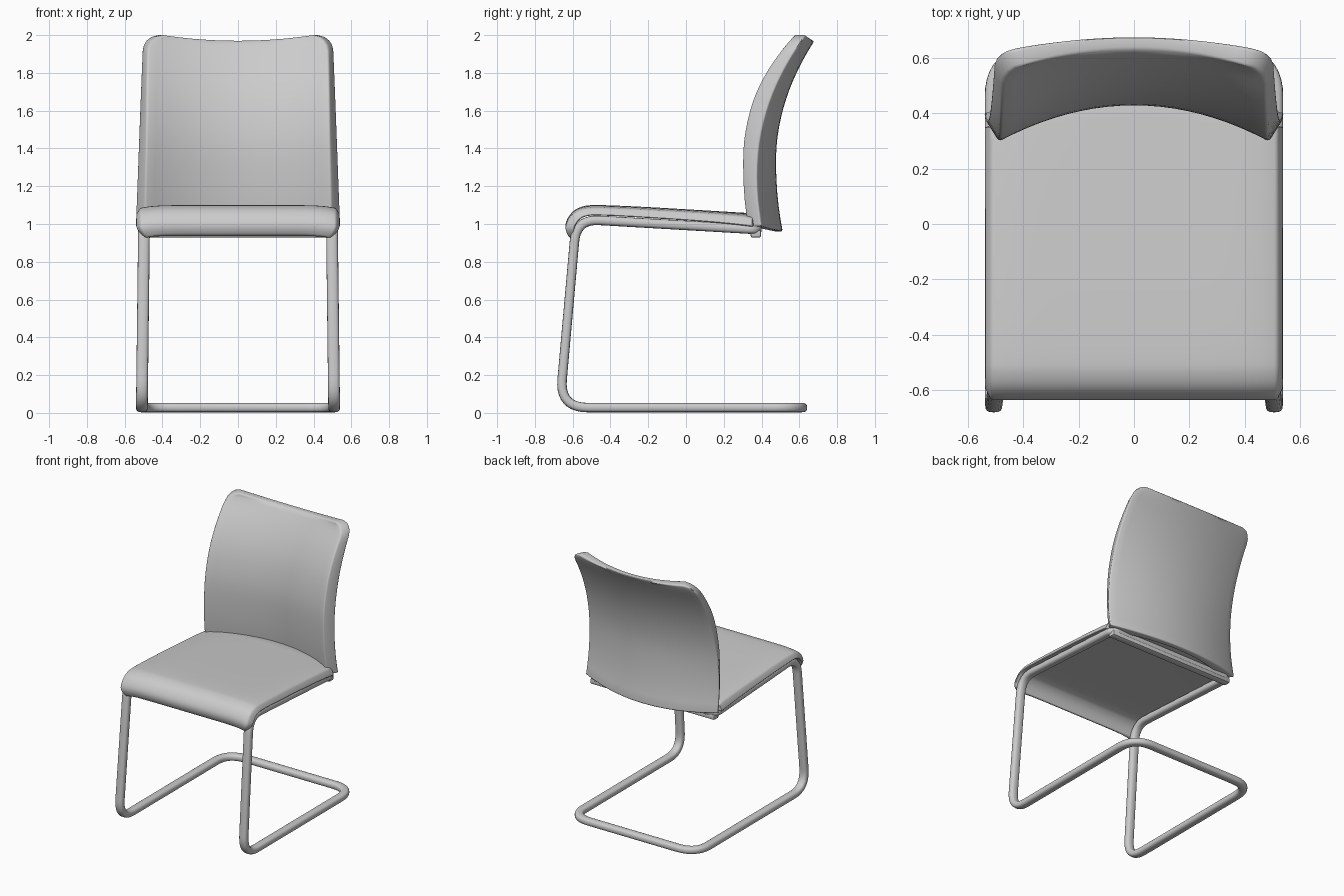
import bpy, bmesh, math
from mathutils import Vector

cube = bpy.data.objects.get("Cube")
if cube:
    bpy.data.objects.remove(cube, do_unlink=True)

GREY = (0.6, 0.6, 0.6, 1.0)
grey = bpy.data.materials.new("light_grey")
grey.use_nodes = True
grey.diffuse_color = GREY
for node in grey.node_tree.nodes:
    if node.type == 'BSDF_PRINCIPLED':
        node.inputs["Base Color"].default_value = GREY
        node.inputs["Roughness"].default_value = 0.6


def sample(rows, t):
    """Smooth curve through evenly spaced rows, t from 0 to 1."""
    def beyond(a, b, c):
        return [3 * p - 3 * q + r for p, q, r in zip(a, b, c)]
    ext = [beyond(*rows[:3])] + rows + [beyond(*rows[:-4:-1])]
    last = len(rows) - 1
    i = min(int(t * last), last - 1)
    s = t * last - i
    return [q + 0.5 * s * (r - p + s * (2 * p - 5 * q + 4 * r - w + s * (3 * (q - r) + w - p)))
            for p, q, r, w in zip(*ext[i:i + 4])]


def link_mesh(name, bm):
    """Turn a bmesh into a smooth shaded object with sharp edges kept."""
    mesh = bpy.data.meshes.new(name)
    bm.to_mesh(mesh)
    bm.free()
    mesh.materials.append(grey)
    obj = bpy.data.objects.new(name, mesh)
    bpy.context.collection.objects.link(obj)
    bpy.ops.object.select_all(action='DESELECT')
    obj.select_set(True)
    bpy.context.view_layer.objects.active = obj
    bpy.ops.object.shade_smooth_by_angle(angle=math.radians(40))


def padded_sheet(name, outer, inner, nu, params, edge):
    """Closed pad between two surfaces f(u, t), with rounded rims."""
    bm = bmesh.new()
    us = [2 * i / nu - 1 for i in range(nu + 1)]
    layers = [[[bm.verts.new(f(u, t)) for u in us] for t in params] for f in (outer, inner)]
    for grid in layers:
        for lo, hi in zip(grid, grid[1:]):
            for i in range(nu):
                bm.faces.new((lo[i], lo[i + 1], hi[i + 1], hi[i]))
    loops = [g[0] + [r[-1] for r in g[1:]] + g[-1][-2::-1] + [r[0] for r in g[-2:0:-1]]
             for g in layers]
    rim = set()
    n = len(loops[0])
    for i in range(n):
        j = (i + 1) % n
        rim.add(bm.faces.new((loops[0][i], loops[0][j], loops[1][j], loops[1][i])))
    bmesh.ops.recalc_face_normals(bm, faces=bm.faces)
    edges = [e for e in bm.edges if len([f for f in e.link_faces if f in rim]) == 1]
    bmesh.ops.bevel(bm, geom=edges, offset=edge, segments=3, profile=0.5,
                    affect='EDGES', clamp_overlap=True)
    link_mesh(name, bm)


# Backrest: rows of centre y, edge y and half width from bottom to top
BACK_FRONT = [(0.465, 0.325, 0.495), (0.435, 0.30, 0.49), (0.435, 0.312, 0.485),
              (0.495, 0.393, 0.482), (0.63, 0.572, 0.475)]
BACK_REAR = [(0.512, 0.40, 0.545), (0.48, 0.375, 0.535), (0.485, 0.40, 0.525),
             (0.55, 0.485, 0.515), (0.68, 0.635, 0.505)]


def back_surface(rows):
    def point(u, t):
        centre, side, width = sample(rows, t)
        corner = max(0, (t - 0.92) / 0.08)
        width -= 0.08 * (1 - math.sqrt(max(0, 1 - corner ** 2)))
        low = 0.96 + 0.03 * u * u
        high = 1.97 + 0.03 * u * u
        return (u * width, centre + (side - centre) * u * u, low + (high - low) * t)
    return point


padded_sheet("backrest", back_surface(BACK_FRONT), back_surface(BACK_REAR), 20,
             [1 - (1 - k / 22) ** 1.5 for k in range(23)], 0.013)

# Seat: side profile y, z from the front lip to the back
SEAT_TOP = [(-0.617, 0.94), (-0.637, 1.0), (-0.605, 1.06), (-0.55, 1.092), (-0.47, 1.10),
            (-0.25, 1.092), (0.1, 1.072), (0.46, 1.05)]
SEAT_BOTTOM = [(-0.597, 0.935), (-0.588, 0.985), (-0.565, 1.02), (-0.53, 1.04), (-0.46, 1.045),
               (-0.25, 1.035), (0.1, 1.012), (0.46, 0.985)]


def seat_surface(rows, width, droop):
    def point(u, t):
        y, z = sample(rows, t)
        rear = max(0, y / 0.46) ** 2
        half = width - 0.035 * max(0, 1 - 6 * t) ** 2
        return (u * half, y - 0.11 * u * u * rear, z - droop * u ** 8)
    return point


padded_sheet("seat", seat_surface(SEAT_TOP, 0.518, 0.015), seat_surface(SEAT_BOTTOM, 0.542, 0),
             20, [k / 35 for k in range(36)], 0.014)

# Crossbar under the rear of the seat
bm = bmesh.new()
bmesh.ops.create_cube(bm, size=1)
for v in bm.verts:
    v.co = Vector((v.co.x * 1.02, 0.37 + v.co.y * 0.055, 0.948 + v.co.z * 0.04))
bmesh.ops.bevel(bm, geom=bm.edges[:], offset=0.01, segments=2, profile=0.5, affect='EDGES')
link_mesh("rear_crossbar", bm)

# Cantilever frame: one closed bent flat tube, corners given with bend lengths
HALF = [((0.509, 0.611, 0.028), 0.15), ((0.509, -0.669, 0.028), 0.15),
        ((0.497, -0.58, 1.026), 0.12), ((0.497, 0.37, 0.971), 0.04)]
corners = [(Vector(p), r) for p, r in HALF]
corners += [(Vector((-p.x, p.y, p.z)), r) for p, r in reversed(corners)]
path = []
for i, (p, r) in enumerate(corners):
    before = corners[i - 1][0]
    after = corners[(i + 1) % len(corners)][0]
    a = p + (before - p).normalized() * r
    b = p + (after - p).normalized() * r
    for k in range(11):
        s = k / 10
        path.append(a * (1 - s) ** 2 + p * 2 * s * (1 - s) + b * s * s)

bm = bmesh.new()
rings = []
for i, p in enumerate(path):
    ahead = path[(i + 1) % len(path)] - p
    behind = p - path[i - 1]
    tangent = (ahead.normalized() + behind.normalized()).normalized()
    if p.y > 0.2:
        out = tangent.cross(Vector((0, 0, -1)))
        if out.x * p.x + out.y * p.y < 0:
            out.negate()
    else:
        out = Vector((math.copysign(1, p.x), 0, 0))
    out = (out - tangent * out.dot(tangent)).normalized()
    across = tangent.cross(out)
    ring = []
    for k in range(16):
        c, s = math.cos(math.tau * k / 16), math.sin(math.tau * k / 16)
        ring.append(bm.verts.new(p + out * math.copysign(abs(c) ** 0.75, c) * 0.031
                                 + across * math.copysign(abs(s) ** 0.75, s) * 0.025))
    rings.append(ring)
for i, ring in enumerate(rings):
    last = rings[i - 1]
    for k in range(16):
        bm.faces.new((last[k - 1], last[k], ring[k], ring[k - 1]))
bmesh.ops.recalc_face_normals(bm, faces=bm.faces)
link_mesh("frame", bm)
